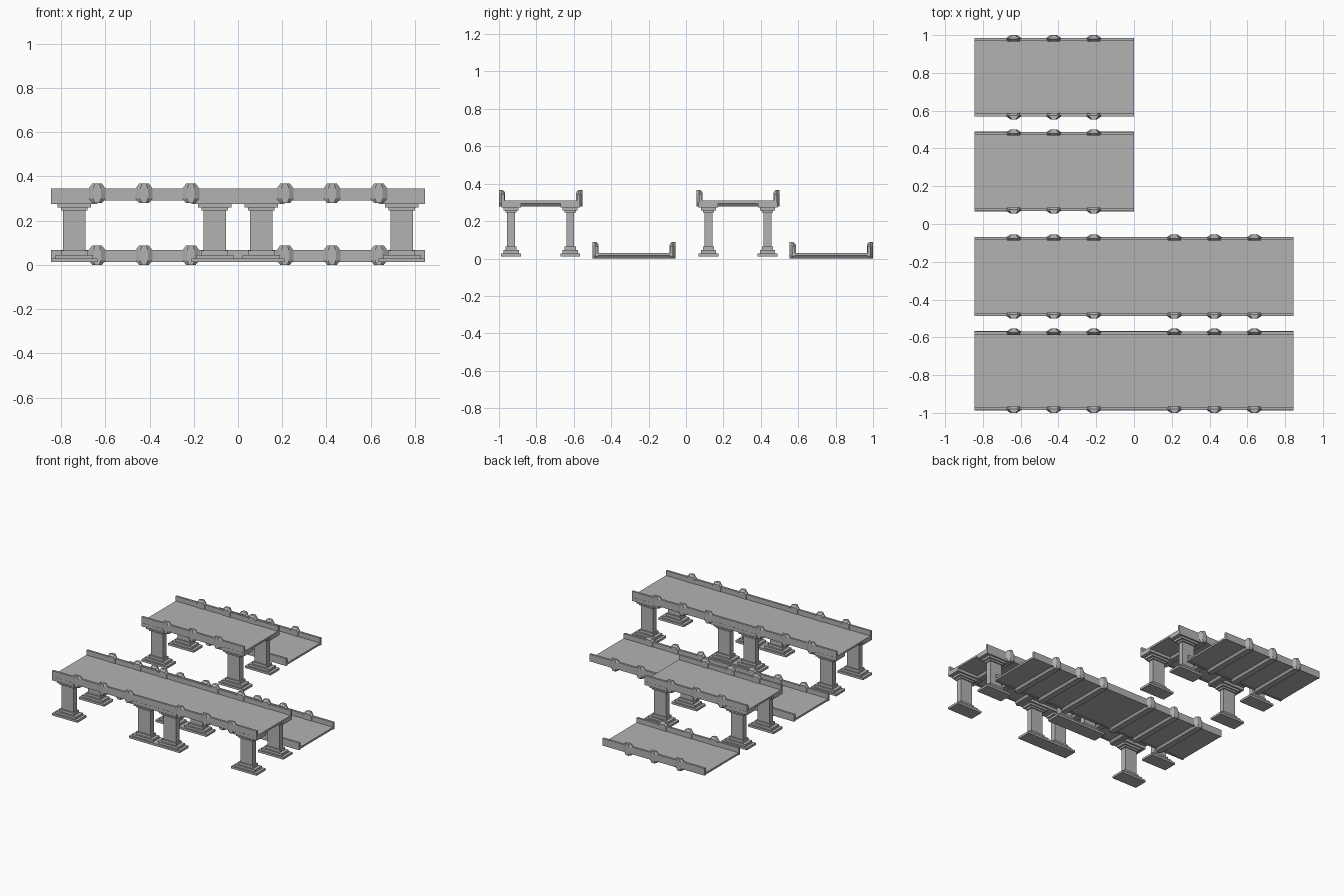
import bpy, bmesh

cube = bpy.data.objects.get("Cube")
if cube:
    bpy.data.objects.remove(cube, do_unlink=True)

stone = bpy.data.materials.new("grey stone")
stone.use_nodes = True
stone.diffuse_color = (0.45, 0.45, 0.45, 1)
stone.node_tree.nodes["Principled BSDF"].inputs["Base Color"].default_value = (0.45, 0.45, 0.45, 1)

RAISE = 0.279                       # height of a raised deck above a low one
END = 0.845
POSTS = (0.637, 0.425, 0.213)       # distance of rail posts from the middle
PIERS = (0.74, 0.105)
OCTAGON = [(-0.022, 0), (0.022, 0), (0.038, 0.02), (0.038, 0.066),
           (0.022, 0.088), (-0.022, 0.088), (-0.038, 0.066), (-0.038, 0.02)]
RIB = [(-0.022, 0), (0.022, 0), (0.038, 0.02), (-0.038, 0.02)]


def add_box(bm, x0, x1, y0, y1, z0, z1):
    """Axis-aligned block between two corners."""
    verts = bmesh.ops.create_cube(bm, size=1)["verts"]
    for v in verts:
        v.co.x = x1 if v.co.x > 0 else x0
        v.co.y = y1 if v.co.y > 0 else y0
        v.co.z = z1 if v.co.z > 0 else z0


def add_loft(bm, rings):
    """Closed skin over a list of equal-length rings."""
    loops = [[bm.verts.new(p) for p in ring] for ring in rings]
    n = len(loops[0])
    for a, b in zip(loops, loops[1:]):
        for i in range(n):
            j = (i + 1) % n
            bm.faces.new((a[i], a[j], b[j], b[i]))
    bm.faces.new(loops[0][::-1])
    bm.faces.new(loops[-1])


def finish(name, bm, y, z):
    bmesh.ops.recalc_face_normals(bm, faces=bm.faces)
    mesh = bpy.data.meshes.new(name)
    bm.to_mesh(mesh)
    bm.free()
    mesh.materials.append(stone)
    ob = bpy.data.objects.new(name, mesh)
    ob.location = (0, y, z)
    bpy.context.collection.objects.link(ob)


def bridge(name, y, z, sides):
    x1 = END if 1 in sides else 0

    # Deck slab
    bm = bmesh.new()
    add_box(bm, -END, x1, -0.2, 0.2, 0.016, 0.03)
    finish(name + "_deck", bm, y, z)

    # Rails along both edges
    bm = bmesh.new()
    for s in (-1, 1):
        add_box(bm, -END, x1, *sorted((s * 0.193, s * 0.209)), 0.012, 0.066)
    finish(name + "_rails", bm, y, z)

    # Faceted rail posts, tapered outwards and inwards
    bm = bmesh.new()
    for side in sides:
        for px in POSTS:
            for s in (-1, 1):
                add_loft(bm, [[(side * px + a * k, s * w, h * t) for a, h in OCTAGON]
                              for w, k, t in ((0.19, 0.85, 0.85), (0.202, 1, 1),
                                              (0.209, 1, 1), (0.223, 0.45, 1))])
    finish(name + "_rail_posts", bm, y, z)

    # Ribs under the deck joining opposite posts
    bm = bmesh.new()
    for side in sides:
        for px in POSTS:
            add_loft(bm, [[(side * px + a, w, h) for a, h in RIB] for w in (-0.205, 0.205)])
    finish(name + "_ribs", bm, y, z)


def piers(name, y, sides):
    # Stepped piers: half width, half depth, bottom, top
    steps = ((0.105, 0.053, 0.012, 0.028), (0.084, 0.041, 0.028, 0.045),
             (0.06, 0.03, 0.045, 0.064), (0.05, 0.021, 0.064, 0.245),
             (0.06, 0.03, 0.245, 0.258), (0.075, 0.04, 0.258, 0.274),
             (0.105, 0.052, 0.274, 0.3))
    bm = bmesh.new()
    for side in sides:
        for px in PIERS:
            for s in (-1, 1):
                for w, d, z0, z1 in steps:
                    add_box(bm, side * px - w, side * px + w,
                            s * 0.158 - d, s * 0.158 + d, z0, z1)
    finish(name + "_piers", bm, y, 0)


# Two long spans and two short spans, one raised on piers in each pair
bridge("long_raised", -0.777, RAISE, (-1, 1))
piers("long_raised", -0.777, (-1, 1))
bridge("long_low", -0.278, 0, (-1, 1))
bridge("short_raised", 0.278, RAISE, (-1,))
piers("short_raised", 0.278, (-1,))
bridge("short_low", 0.777, 0, (-1,))
